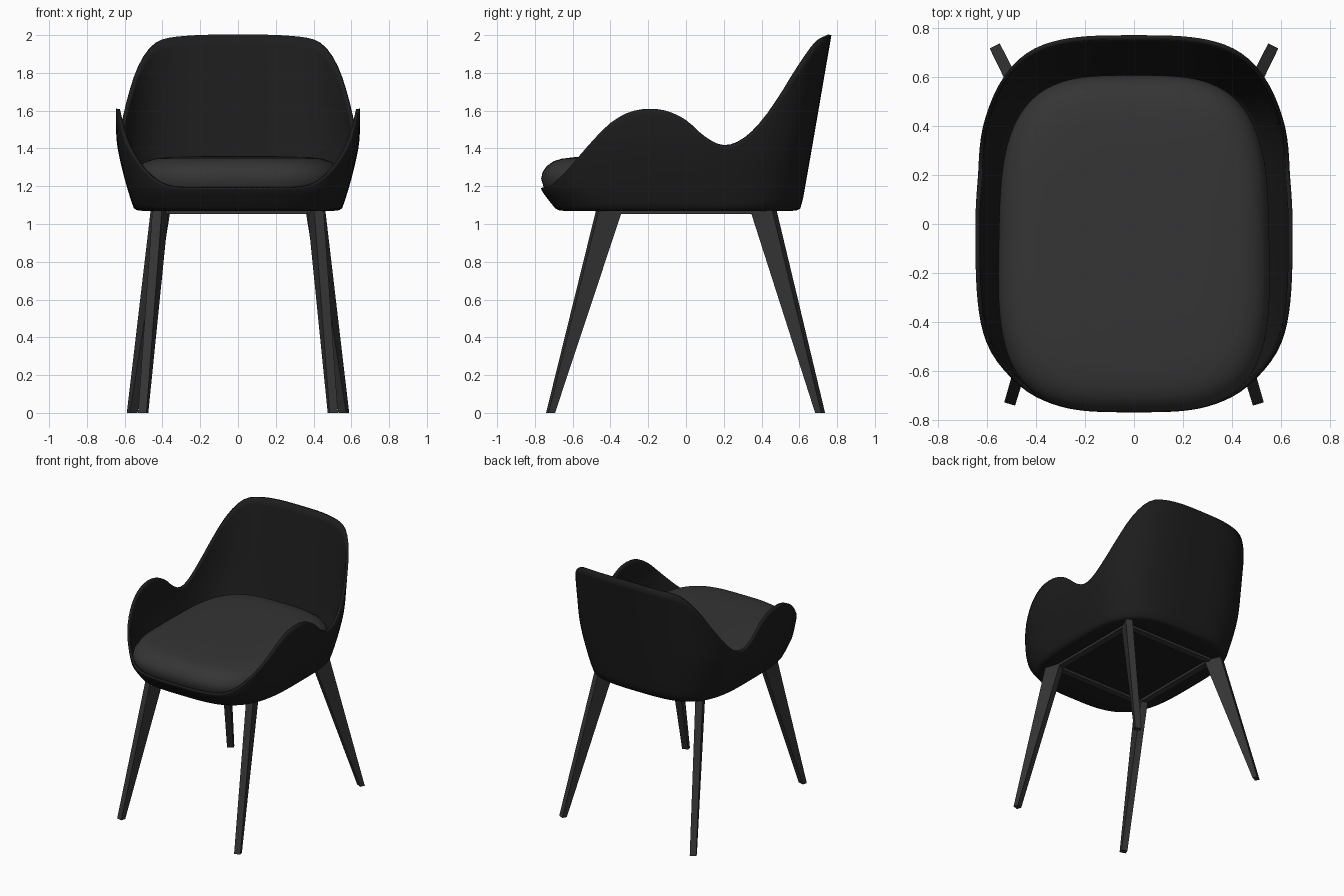
import bpy, bmesh, math
from mathutils import Vector

if "Cube" in bpy.data.objects:
    bpy.data.objects.remove(bpy.data.objects["Cube"])

SEG = 128
N = 3.4  # superellipse exponent of the plan outline


def material(name, v):
    m = bpy.data.materials.new(name)
    m.diffuse_color = (v, v, v, 1)
    m.use_nodes = True
    m.node_tree.nodes["Principled BSDF"].inputs["Base Color"].default_value = m.diffuse_color
    return m


black = material("shell_black", 0.012)
grey = material("cushion_grey", 0.035)
wood = material("leg_grey", 0.035)


def curve(pts, x):
    """Smooth interpolation through (x, value) pairs."""
    if x <= pts[0][0]:
        return pts[0][1]
    if x >= pts[-1][0]:
        return pts[-1][1]
    i = max(k for k in range(len(pts) - 1) if pts[k][0] <= x)

    def slope(k):
        a, b = pts[max(k - 1, 0)], pts[min(k + 1, len(pts) - 1)]
        return (b[1] - a[1]) / (b[0] - a[0])
    h = pts[i + 1][0] - pts[i][0]
    t = (x - pts[i][0]) / h
    return ((2*t**3 - 3*t*t + 1) * pts[i][1] + (t**3 - 2*t*t + t) * h * slope(i)
            + (3*t*t - 2*t**3) * pts[i + 1][1] + (t**3 - t*t) * h * slope(i + 1))


def unit(j):
    """Point j on a unit superellipse."""
    a = 2 * math.pi * j / SEG
    c, s = math.cos(a), math.sin(a)
    r = (abs(c)**N + abs(s)**N) ** (-1 / N)
    return r * c, r * s


def loft(name, rings, mat, cap_end, angle=40):
    """Skin a list of closed rings, capping the start and optionally the end."""
    bm = bmesh.new()
    vs = [[bm.verts.new(p) for p in ring] for ring in rings]
    n = len(rings[0])
    for a, b in zip(vs, vs[1:]):
        for j in range(n):
            k = (j + 1) % n
            bm.faces.new((a[j], a[k], b[k], b[j]))
    bm.faces.new(vs[0][::-1])
    if cap_end:
        bm.faces.new(vs[-1])
        bmesh.ops.recalc_face_normals(bm, faces=bm.faces[:])
    me = bpy.data.meshes.new(name)
    bm.to_mesh(me)
    bm.free()
    ob = bpy.data.objects.new(name, me)
    bpy.context.collection.objects.link(ob)
    me.materials.append(mat)
    bpy.ops.object.select_all(action='DESELECT')
    ob.select_set(True)
    bpy.context.view_layer.objects.active = ob
    if angle:
        bpy.ops.object.shade_smooth_by_angle(angle=math.radians(angle))
    return ob


# Shell: wall sizes by height, and rim height by depth
HALF_W = [(1.08, .55), (1.13, .568), (1.25, .603), (1.4, .637), (1.5, .646), (1.6, .647), (2, .647)]
FRONT = [(1.08, .69), (1.13, .73), (1.19, .768), (1.3, .772), (2, .772)]
BACK = [(1.08, .605), (1.12, .617), (2, .77)]
RIM = [(-.77, 1.19), (-.72, 1.2), (-.64, 1.275), (-.5, 1.435), (-.4, 1.535), (-.3, 1.592),
       (-.2, 1.61), (-.1, 1.598), (0, 1.55), (.1, 1.462), (.2, 1.415), (.3, 1.448),
       (.4, 1.54), (.5, 1.675), (.6, 1.83), (.7, 1.962), (.77, 2.0)]


def wall(j, z, inset=0.0):
    ux, uy = unit(j)
    depth = curve(BACK if uy > 0 else FRONT, z)
    return Vector(((curve(HALF_W, z) - inset) * ux, (depth - inset) * uy, z))


def rim_height(j):
    z = 1.5
    for _ in range(15):
        z = curve(RIM, wall(j, z).y)
    return z


rims = [rim_height(j) for j in range(SEG)]
rings = []
for inset, z in ((.3, 1.07), (.04, 1.07), (.015, 1.073)):
    ring = [wall(j, 1.08, inset) for j in range(SEG)]
    for p in ring:
        p.z = z
    rings.append(ring)
LEVELS = 16
for i in range(LEVELS + 1):
    rings.append([wall(j, 1.083 + (rims[j] - 1.083) * i / LEVELS) for j in range(SEG)])
shell = loft("shell", rings, black, False, 50)
sol = shell.modifiers.new("thickness", 'SOLIDIFY')
sol.thickness = 0.018
sol.offset = -1

# Seat cushion: rounded pad, slightly narrower to the back
rings = []
for inset, z in ((.12, 1.1), (.06, 1.13), (.015, 1.19), (0, 1.24), (.008, 1.275), (.03, 1.307),
                 (.065, 1.332), (.11, 1.346), (.18, 1.354), (.3, 1.358), (.42, 1.36)):
    ring = []
    for j in range(SEG):
        ux, uy = unit(j)
        w = .552 - .012 * uy - inset
        ring.append(Vector((w * ux, -.08 + (.687 - inset) * uy, z)))
    rings.append(ring)
loft("seat_cushion", rings, grey, True, 60)


# Tapered legs, turned to face along their splay
def leg(name, top, foot):
    out = Vector((foot[0] - top[0], foot[1] - top[1], 0)).normalized()
    side = Vector((-out.y, out.x, 0))
    rings = []
    for (x, y), z, l, w in ((foot, 0, .036, .046), (top, 1.072, .13, .052)):
        rings.append([Vector((x, y, z)) + out * a * l / 2 + side * b * w / 2
                      for a, b in ((-1, -1), (1, -1), (1, 1), (-1, 1))])
    loft(name, rings, wood, True, 0)


for sx, label in ((-1, "left"), (1, "right")):
    leg("front_leg_" + label, (sx * .41, -.407), (sx * .502, -.717))
    leg("rear_leg_" + label, (sx * .41, .41), (sx * .56, .71))


# Rectangular frame under the shell
def bar(name, x, y, sx, sy):
    rings = [[Vector((x + a * sx / 2, y + b * sy / 2, z))
              for a, b in ((-1, -1), (1, -1), (1, 1), (-1, 1))] for z in (1.052, 1.078)]
    loft(name, rings, wood, True, 0)


for s, lx, ly in ((-1, "left", "front"), (1, "right", "rear")):
    bar("frame_bar_" + lx, s * .395, 0, .05, .80)
    bar("frame_bar_" + ly, 0, s * .395, .74, .05)
